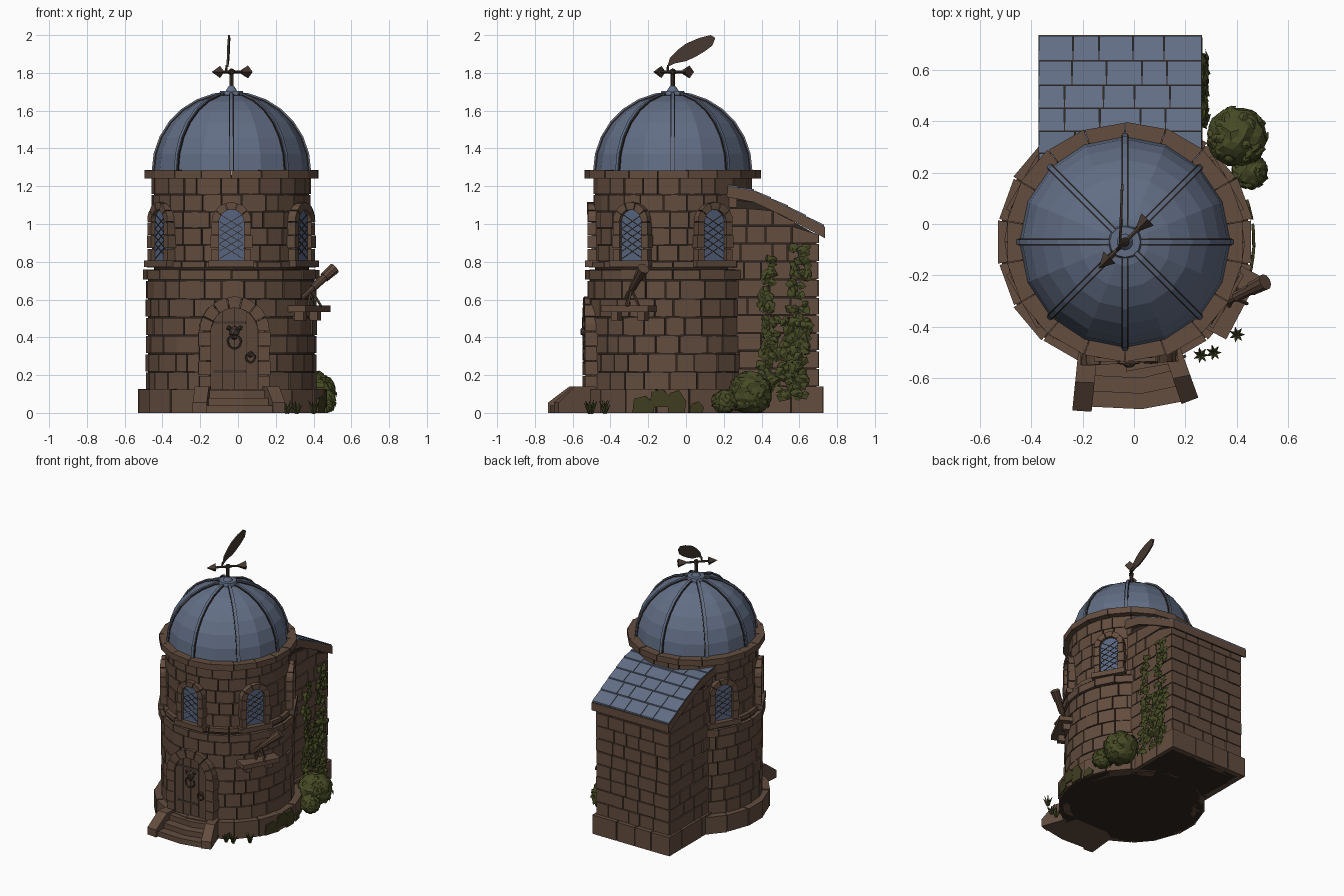
import bpy, bmesh, math, random
from math import sin, cos, pi, radians
from mathutils import Vector, Matrix

if "Cube" in bpy.data.objects:
    bpy.data.objects.remove(bpy.data.objects["Cube"])

random.seed(4)
CX, CY = -0.035, -0.07          # tower axis


def material(name, rgb):
    m = bpy.data.materials.new(name)
    m.diffuse_color = (*rgb, 1)
    m.use_nodes = True
    m.node_tree.nodes["Principled BSDF"].inputs["Base Color"].default_value = m.diffuse_color
    return m


STONE = material("brown stone", (0.125, 0.074, 0.049))
MORTAR = material("dark mortar", (0.030, 0.019, 0.013))
SLATE = material("blue slate", (0.122, 0.156, 0.235))
GLASS = material("window glass", (0.095, 0.130, 0.215))
IVY = material("ivy green", (0.061, 0.069, 0.018))
MOSS = material("moss", (0.050, 0.047, 0.015))
WOOD = material("door wood", (0.105, 0.062, 0.041))
METAL = material("dark metal", (0.060, 0.040, 0.030))


def finish(bm, name, mat):
    bmesh.ops.recalc_face_normals(bm, faces=bm.faces[:])
    me = bpy.data.meshes.new(name)
    bm.to_mesh(me)
    bm.free()
    me.materials.append(mat)
    ob = bpy.data.objects.new(name, me)
    bpy.context.collection.objects.link(ob)
    return ob


def prism(bm, pts, d0, d1, fn):
    """Extrude a 2D outline from depth d0 to d1 through the mapping fn(u, v, d)."""
    a = [bm.verts.new(fn(u, v, d0)) for u, v in pts]
    b = [bm.verts.new(fn(u, v, d1)) for u, v in pts]
    n = len(pts)
    bm.faces.new(a[::-1])
    bm.faces.new(b)
    for i in range(n):
        bm.faces.new((a[i], a[(i + 1) % n], b[(i + 1) % n], b[i]))


def rect(u0, u1, v0, v1):
    return [(u0, v0), (u1, v0), (u1, v1), (u0, v1)]


def polar(u, v, d):              # u = angle from front toward +x, d = radius
    return Vector((CX + d * sin(u), CY - d * cos(u), v))


def tangent(a, r):               # flat plane touching the tower at angle a
    n, t = Vector((sin(a), -cos(a), 0)), Vector((cos(a), sin(a), 0))
    return lambda u, v, d: Vector((CX, CY, v)) + n * (r + d) + t * u


def flat(u, v, d):
    return Vector((u, v, d))


def along_x(u, v, d):
    return Vector((d, u, v))


def along_y(u, v, d):
    return Vector((u, d, v))


def rod(bm, p, q, r0, r1, n=8):
    p, q = Vector(p), Vector(q)
    m = Matrix.Translation((p + q) / 2) @ (q - p).to_track_quat('Z', 'Y').to_matrix().to_4x4()
    bmesh.ops.create_cone(bm, cap_ends=True, segments=n, radius1=r0, radius2=r1,
                          depth=(q - p).length, matrix=m)


def splits(a, b, n, jit=0.25):
    s = (b - a) / n
    return [a] + [a + s * (i + random.uniform(-jit, jit)) for i in range(1, n)] + [b]


def ring(name, r0, r1, z0, z1, n, mat=STONE, gap=0.006):
    bm = bmesh.new()
    for i in range(n):
        a, b = 2 * pi * i / n, 2 * pi * (i + 1) / n
        j = random.uniform(-.004, .004)
        prism(bm, rect(a + gap, b - gap, z0, z1 + j / 2), r0, r1 + j, polar)
    return finish(bm, name, mat)


def core(name, r, z0, z1):
    bm = bmesh.new()
    rod(bm, (CX, CY, z0), (CX, CY, z1), r, r, 48)
    finish(bm, name, MORTAR)


# --- round tower walls: dark core with separate stones
WINDOWS = [radians(a) for a in (0, 60, 120, -60, -120)]
core("base_core", 0.487, 0.0, 0.12)
core("lower_core", 0.441, 0.1, 0.76)
core("upper_core", 0.411, 0.7, 1.26)


def tower_bricks(name, r, z0, z1, rows, n, blocked):
    bm = bmesh.new()
    h = (z1 - z0) / rows
    for k in range(rows):
        off = random.random()
        s = splits(off, off + 2 * pi, n)
        for a, b in zip(s, s[1:]):
            m = (a + b) / 2
            if not blocked(m, z0 + h * (k + .5)):
                prism(bm, rect(a + .007, b - .007, z0 + h * k + .003, z0 + h * (k + 1) - .003),
                      r - .03, r + random.uniform(-.001, .005), polar)
    finish(bm, name, STONE)


tower_bricks("lower_wall_stones", 0.45, 0.12, 0.70, 6, 24,
             lambda a, z: abs((a + pi) % (2 * pi) - pi) < .25 and z < .5)
tower_bricks("upper_wall_stones", 0.42, 0.80, 1.245, 5, 24,
             lambda a, z: z < 1.05 and any(abs((a - w + pi) % (2 * pi) - pi) < .13 for w in WINDOWS))
ring("base_stones", 0.42, 0.5, 0.0, 0.125, 18)
ring("middle_moulding", 0.40, 0.466, 0.705, 0.757, 20)
ring("sill_moulding", 0.38, 0.447, 0.77, 0.80, 20)
ring("cornice", 0.36, 0.467, 1.24, 1.285, 18, gap=0.003)


# --- arched stone surrounds shared by the door and windows
def surround(bm, fn, wi, wo, v0, vs, rows, arcs, d0, d1):
    for s in (-1, 1):
        for k in range(rows):
            a, b = v0 + (vs - v0) * k / rows, v0 + (vs - v0) * (k + 1) / rows
            prism(bm, rect(s * wi, s * (wo + .006 * (k % 2)), a + .002, b - .002), d0, d1, fn)
    for k in range(arcs):
        a, b = pi * k / arcs + .02, pi * (k + 1) / arcs - .02
        prism(bm, [(w * cos(t), vs + w * sin(t)) for w, t in
                   ((wi, a), (wo, a), (wo * 1.01, (a + b) / 2), (wo, b), (wi, b), (wi, (a + b) / 2))],
              d0, d1 + random.uniform(-.003, .003), fn)


def arch(w, v0, vs, n=10):
    return [(-w, v0), (w, v0)] + [(w * cos(pi * i / n), vs + w * sin(pi * i / n)) for i in range(n + 1)]


frames, panes, leads = bmesh.new(), bmesh.new(), bmesh.new()
for w in WINDOWS:
    fn = tangent(w, 0.42)
    surround(frames, fn, .066, .105, .80, 1.01, 3, 5, -.06, .032)
    prism(frames, rect(-.12, .12, .772, .808), -.06, .045, fn)
    prism(panes, arch(.068, .80, 1.01), -.03, .008, fn)
    for s in (-1, 1):                               # diagonal leading
        for k in range(5):
            v = .815 + .04 * k
            prism(leads, [(-.062 * s, v), (.062 * s, v + .075), (.062 * s, v + .079), (-.062 * s, v + .004)],
                  .006, .011, fn)
finish(frames, "window_surrounds", STONE)
finish(panes, "window_panes", GLASS)
finish(leads, "window_leading", MORTAR)

# --- door
door = tangent(0.035, 0.45)
bm = bmesh.new()
surround(bm, door, .125, .185, .12, .43, 4, 7, -.09, .022)
finish(bm, "door_surround", STONE)
bm = bmesh.new()
prism(bm, arch(.127, .11, .43), -.05, .003, door)
finish(bm, "door_back", MORTAR)
bm = bmesh.new()
for i in range(4):
    a, b = -.125 + .0625 * i + .002, -.0625 + .0625 * i - .002
    top = lambda u: .43 + math.sqrt(max(0, .125 ** 2 - u * u))
    prism(bm, [(a, .12), (b, .12), (b, top(b)), ((a + b) / 2, top((a + b) / 2)), (a, top(a))], -.02, .009, door)
finish(bm, "door_planks", WOOD)
bm = bmesh.new()
for v in (.21, .47):
    prism(bm, rect(-.11, .06, v, v + .016), 0, .013, door)
for u, v, r in ((0, .43, .032), (-.03, .45, .014), (.03, .45, .014), (0, .405, .02), (.085, .31, .018)):
    bmesh.ops.create_icosphere(bm, subdivisions=1, radius=r, matrix=Matrix.Translation(door(u, v, .012)))
for u, v, r in ((0, .375, .036), (.085, .29, .024)):   # knocker and handle rings
    for k in range(10):
        p = [door(u + r * cos(t), v + r * sin(t), .02) for t in (k * pi / 5, (k + 1) * pi / 5)]
        rod(bm, p[0], p[1], .006, .006, 5)
finish(bm, "door_knocker_and_handle", METAL)

# --- front steps and their sloping side walls
bm = bmesh.new()
for y, z in ((-.71, .04), (-.65, .08), (-.59, .12)):
    k = (-y - .52) / .19
    prism(bm, [(-.15, -.45), (.13, -.45), (.13 + .06 * k, y + .02), (.03, y - .01), (-.15 - .025 * k, y)], 0, z, flat)
finish(bm, "steps", STONE)
bm = bmesh.new()
for bl, br, fl, fr in (((-.215, -.48), (-.14, -.48), (-.24, -.725), (-.165, -.73)),
                       ((.11, -.48), (.18, -.48), (.185, -.70), (.25, -.675))):
    def cheek(t, z, d):
        p = Vector(bl).lerp(Vector(br), d).lerp(Vector(fl).lerp(Vector(fr), d), t)
        return Vector((*p, z))
    prism(bm, [(0, 0), (1, 0), (1, .055), (.55, .14), (0, .14)], 0, 1, cheek)
finish(bm, "step_side_walls", STONE)

# --- dome, ribs and cap
R, Z0 = 0.41, 1.28
bm = bmesh.new()
rows = []
for k in range(7):
    t = pi / 2 * k / 7
    rows.append([bm.verts.new(polar(2 * pi * i / 16, Z0 + R * sin(t), R * cos(t))) for i in range(16)])
for p, q in zip(rows, rows[1:]):
    for i in range(16):
        bm.faces.new((p[i], p[(i + 1) % 16], q[(i + 1) % 16], q[i]))
apex = bm.verts.new((CX, CY, Z0 + R))
for i in range(16):
    bm.faces.new((rows[-1][i], rows[-1][(i + 1) % 16], apex))
finish(bm, "dome", SLATE)
for name, w, d, mat in (("rib_edges", .013, .005, MORTAR), ("ribs", .009, .012, SLATE)):
    bm = bmesh.new()
    for i in range(8):
        a = i * pi / 4
        t = Vector((cos(a), sin(a), 0))
        for k in range(7):
            arc = [(r * cos(e), Z0 + r * sin(e)) for r, e in
                   ((R - .02, pi / 14 * k), (R + d, pi / 14 * k), (R + d, pi / 14 * (k + 1)), (R - .02, pi / 14 * (k + 1)))]
            prism(bm, arc, -w, w, lambda u, v, s: polar(a, v, u) + t * s)
    finish(bm, name, mat)
bm = bmesh.new()
rod(bm, (CX, CY, 1.675), (CX, CY, 1.705), .068, .06, 12)
rod(bm, (CX, CY, 1.70), (CX, CY, 1.73), .035, .015, 10)
finish(bm, "dome_cap", SLATE)

# --- weather vane with feather
bm = bmesh.new()
P = lambda s, z=1.805: (CX + s * .707, CY + s * .707, z)
rod(bm, P(0, 1.72), P(0, 1.82), .011, .011)
rod(bm, P(-.12), P(.11), .008, .008, 6)
rod(bm, P(-.145), P(-.085), .001, .032, 4)
rod(bm, P(.075), P(.125), .012, .034, 4)
bmesh.ops.create_icosphere(bm, subdivisions=1, radius=.02, matrix=Matrix.Translation(P(0)))
rod(bm, P(-.04), (-.06, -.095, 1.84), .007, .006, 6)
prism(bm, [(-.1, 1.83), (-.085, 1.88), (-.04, 1.925), (.0, 1.955), (.07, 1.985), (.13, 2.0), (.155, 1.985),
           (.14, 1.945), (.10, 1.915), (.05, 1.885), (.0, 1.862), (-.06, 1.85)], -.005, .005,
      lambda u, v, d: Vector((-.055 + .06 * (u + .1) * .6 + d, u, v)))
finish(bm, "weather_vane", METAL)

# --- rear annex
X0, X1, Y1 = -.355, .25, .70
ROOF = [(.18, 1.15), (.36, 1.115), (.54, 1.03), (.735, .925)]


def slope(y):
    for (a, za), (b, zb) in zip(ROOF, ROOF[1:]):
        if y <= b:
            return za + (zb - za) * (y - a) / (b - a)
    return ROOF[-1][1]


bm = bmesh.new()
prism(bm, [(.1, 0), (Y1 - .009, 0), (Y1 - .009, slope(Y1)), (.54, 1.03), (.36, 1.115), (.1, 1.15)],
      X0 + .009, X1 - .009, along_x)
finish(bm, "annex_core", MORTAR)
bm = bmesh.new()
for k in range(11):
    z0, z1 = .14 + .0945 * k + .003, .14 + .0945 * (k + 1) - .003
    for x, s in ((X0, -1), (X1, 1)):
        c = splits(.16, Y1, 4)
        for a, b in zip(c, c[1:]):
            a, b = a + .003, b - .003 * (b < Y1)
            if min(slope(a), slope(b)) > z0 + .015:
                prism(bm, [(a, z0), (b, z0), (b, min(z1, slope(b))), (a, min(z1, slope(a)))],
                      x - s * .02, x + s * random.uniform(-.001, .005), along_x)
    c = splits(X0, X1, 5)
    for a, b in zip(c, c[1:]):
        if z0 < .9:
            prism(bm, rect(a + .003, b - .003, z0, min(z1, slope(Y1))), Y1 - .02, Y1 + random.uniform(-.001, .005), along_y)
finish(bm, "annex_stones", STONE)
bm = bmesh.new()
for x, s in ((X0, -1), (X1, 1)):
    c = splits(.2, .725, 3)
    for a, b in zip(c, c[1:]):
        prism(bm, rect(a + .003, b - .003 * (b < .72), 0, .14), x - s * .03, x + s * .016, along_x)
c = splits(X0, X1, 4)
for a, b in zip(c, c[1:]):
    prism(bm, rect(a + .003, b - .003, 0, .14), .66, .727, along_y)
finish(bm, "annex_base", STONE)
bm = bmesh.new()
prism(bm, ROOF + [(y, z + .058) for y, z in ROOF[::-1]], -.372, .264, along_x)
finish(bm, "annex_roof_slab", STONE)
bm, gaps = bmesh.new(), bmesh.new()
ys = [.19, .275, .36, .45, .54, .635, .732]
for y0, y1 in zip(ys, ys[1:]):
    zz = lambda y, o: (y, slope(y) + o)
    prism(gaps, [zz(y0, .05), zz(y1, .05), zz(y1, .06), zz(y0, .06)], -.371, .263, along_x)
    c = splits(-.372, .264, 5, .2)
    for a, b in zip(c, c[1:]):
        prism(bm, [zz(y0 + .003, .055), zz(y1 - .001, .055), zz(y1 - .001, .069), zz(y0 + .003, .064)],
              a + .002, b - .002, along_x)
finish(gaps, "roof_joints", MORTAR)
finish(bm, "roof_slates", SLATE)

# --- side shelf with telescope
bm = bmesh.new()
sh = tangent(radians(62), 0.45)
prism(bm, rect(-.15, .13, .535, .568), -.08, .075, sh)
for u in (-.09, .07):
    prism(bm, rect(u - .02, u + .02, .49, .535), -.05, .04, sh)
finish(bm, "side_shelf", STONE)
bm = bmesh.new()
A, B = Vector((.335, -.315, .605)), Vector((.51, -.225, .765))
rod(bm, A, A.lerp(B, .4), .014, .016, 10)
rod(bm, A.lerp(B, .35), A.lerp(B, .75), .021, .023, 10)
rod(bm, A.lerp(B, .7), B, .027, .032, 10)
for dx, dy in ((-.03, -.03), (.04, -.02), (0, .04)):
    rod(bm, A.lerp(B, .3), (.40 + dx, -.29 + dy, .565), .007, .007, 5)
finish(bm, "telescope", WOOD)

# --- moss plates on the base
bm = bmesh.new()
for a0, a1, z0, z1 in ((65, 78, .0, .09), (76, 88, .03, .127), (87, 97, .0, .12), (20, 27, 0, .05), (100, 108, 0, .06)):
    a, b = radians(a0), radians(a1)
    prism(bm, [(a, z0), (b, z0), (b + .02, (z0 + z1) / 2), ((a + b) / 2 + .03, z1), (a + .02, z1 - .015)], .496, .507, polar)
finish(bm, "moss_patches", MOSS)


# --- ivy, bushes and tufts
def leaf(bm, p, n, s):
    n = Vector(n).normalized()
    rot = n.to_track_quat('Z', 'Y').to_matrix() @ Matrix.Rotation(random.uniform(0, 6.3), 3, 'Z')
    pts = [bm.verts.new(Vector(p) + rot @ Vector(q) * s) for q in
           ((0, -.6, 0), (.5, -.1, -.15), (.3, .4, -.1), (0, .7, -.2), (-.3, .4, -.1), (-.5, -.1, -.15), (0, 0, .15))]
    for i in range(6):
        bm.faces.new((pts[i], pts[(i + 1) % 6], pts[6]))


bm = bmesh.new()
for yc, top, w, n in ((.43, .82, .035, 60), (.595, .89, .045, 85), (.52, .5, .12, 130)):
    for i in range(n):
        z = .08 + (top - .08) * random.random()
        y = yc + random.uniform(-w, w) + .012 * sin(z * 18)
        leaf(bm, (random.uniform(.262, .285), y, z), (1, random.uniform(-.5, .5), random.uniform(-.2, .6)),
             random.uniform(.035, .055))
finish(bm, "ivy", IVY)
bm = bmesh.new()
for c, r in (((.40, .34, .105), .115), ((.45, .205, .06), .065)):
    b2 = bmesh.ops.create_icosphere(bm, subdivisions=3, radius=r, matrix=Matrix.Translation(c))
    for v in b2["verts"]:
        v.co = Vector(c) + (v.co - Vector(c)) * random.uniform(.93, 1.07)
        v.co.z = max(v.co.z, 0)
    for i in range(45):
        d = Vector((random.uniform(-1, 1), random.uniform(-1, 1), random.uniform(-.5, 1))).normalized()
        leaf(bm, Vector(c) + d * r * 1.03, d + Vector((0, 0, .4)), .04)
finish(bm, "bushes", IVY)
bm = bmesh.new()
for x, y in ((.26, -.51), (.31, -.50), (.40, -.43)):
    for k in range(7):
        a = k * .9
        rod(bm, (x, y, 0), (x + .03 * cos(a), y + .03 * sin(a), random.uniform(.04, .075)), .011, .001, 4)
finish(bm, "grass_tufts", IVY)
